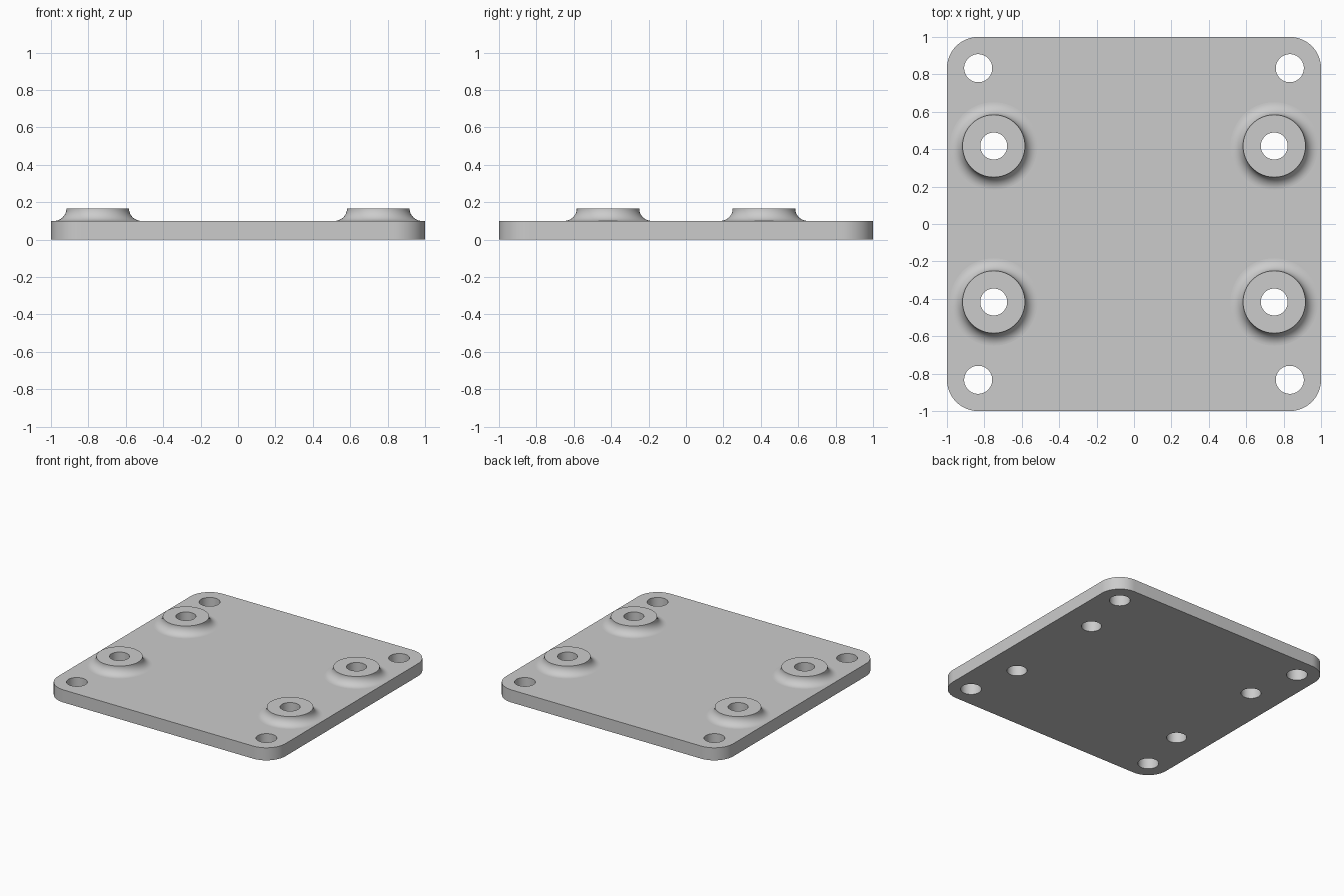
import bpy
import bmesh
from math import sin, cos, pi, radians

cube = bpy.data.objects.get("Cube")
if cube:
    bpy.data.objects.remove(cube, do_unlink=True)

THICK = 0.1        # plate thickness
TOP = 0.167        # height of the boss tops
CORNER = 0.167     # plate corner radius
BOSS_R = 0.167
FILLET = TOP - THICK
BORE_R = 0.072
BOLT_R = 0.075
SEG = 64

bm = bmesh.new()


def loop(points, z):
    """Closed ring of vertices joined by edges."""
    verts = [bm.verts.new((x, y, z)) for x, y in points]
    for i, v in enumerate(verts):
        bm.edges.new((verts[i - 1], v))
    return verts


def circle(cx, cy, r):
    return [(cx + r * cos(2 * pi * i / SEG), cy + r * sin(2 * pi * i / SEG))
            for i in range(SEG)]


def skin(a, b):
    """Quads between two rings of equal length."""
    for i in range(len(a)):
        bm.faces.new((a[i - 1], a[i], b[i], b[i - 1]))


def ring_edges(rings):
    return [bm.edges.get((r[i - 1], r[i])) for r in rings for i in range(len(r))]


# Rounded square outline
outline = []
for k, (sx, sy) in enumerate([(1, 1), (-1, 1), (-1, -1), (1, -1)]):
    for i in range(17):
        a = (k + i / 16) * pi / 2
        outline.append((sx * (1 - CORNER) + CORNER * cos(a),
                        sy * (1 - CORNER) + CORNER * sin(a)))
low, high = loop(outline, 0), loop(outline, THICK)
skin(low, high)
bottom, top, boss_feet = [low], [high], []

for sx in (-1, 1):
    for sy in (-1, 1):
        # Corner bolt hole
        pts = circle(sx * 0.833, sy * 0.833, BOLT_R)
        low, high = loop(pts, 0), loop(pts, THICK)
        skin(low, high)
        bottom.append(low)
        top.append(high)

        # Bored boss: bore, flat top, then fillet sweeping down to the plate
        profile = [(BORE_R, 0), (BORE_R, TOP)]
        for i in range(13):
            a = i / 12 * pi / 2
            profile.append((BOSS_R + FILLET * (1 - cos(a)), TOP - FILLET * sin(a)))
        rings = [loop(circle(sx * 0.75, sy * 0.417, r), z) for r, z in profile]
        for a, b in zip(rings, rings[1:]):
            skin(a, b)
        bottom.append(rings[0])
        top.append(rings[-1])
        boss_feet.append(rings[-1])

# Flat top and underside with openings
for rings in (bottom, top):
    bmesh.ops.triangle_fill(bm, use_beauty=True, use_dissolve=False,
                            edges=ring_edges(rings))
bmesh.ops.recalc_face_normals(bm, faces=bm.faces[:])
for e in ring_edges(boss_feet):
    e.smooth = False

mesh = bpy.data.meshes.new("mounting_plate")
bm.to_mesh(mesh)
bm.free()
plate = bpy.data.objects.new("mounting_plate", mesh)
bpy.context.collection.objects.link(plate)

# Grey material
grey = bpy.data.materials.new("light_grey")
grey.use_nodes = True
colour = (0.6, 0.6, 0.6, 1)
grey.diffuse_color = colour
grey.node_tree.nodes["Principled BSDF"].inputs["Base Color"].default_value = colour
mesh.materials.append(grey)

bpy.ops.object.select_all(action="DESELECT")
plate.select_set(True)
bpy.context.view_layer.objects.active = plate
bpy.ops.object.shade_smooth_by_angle(angle=radians(30))
